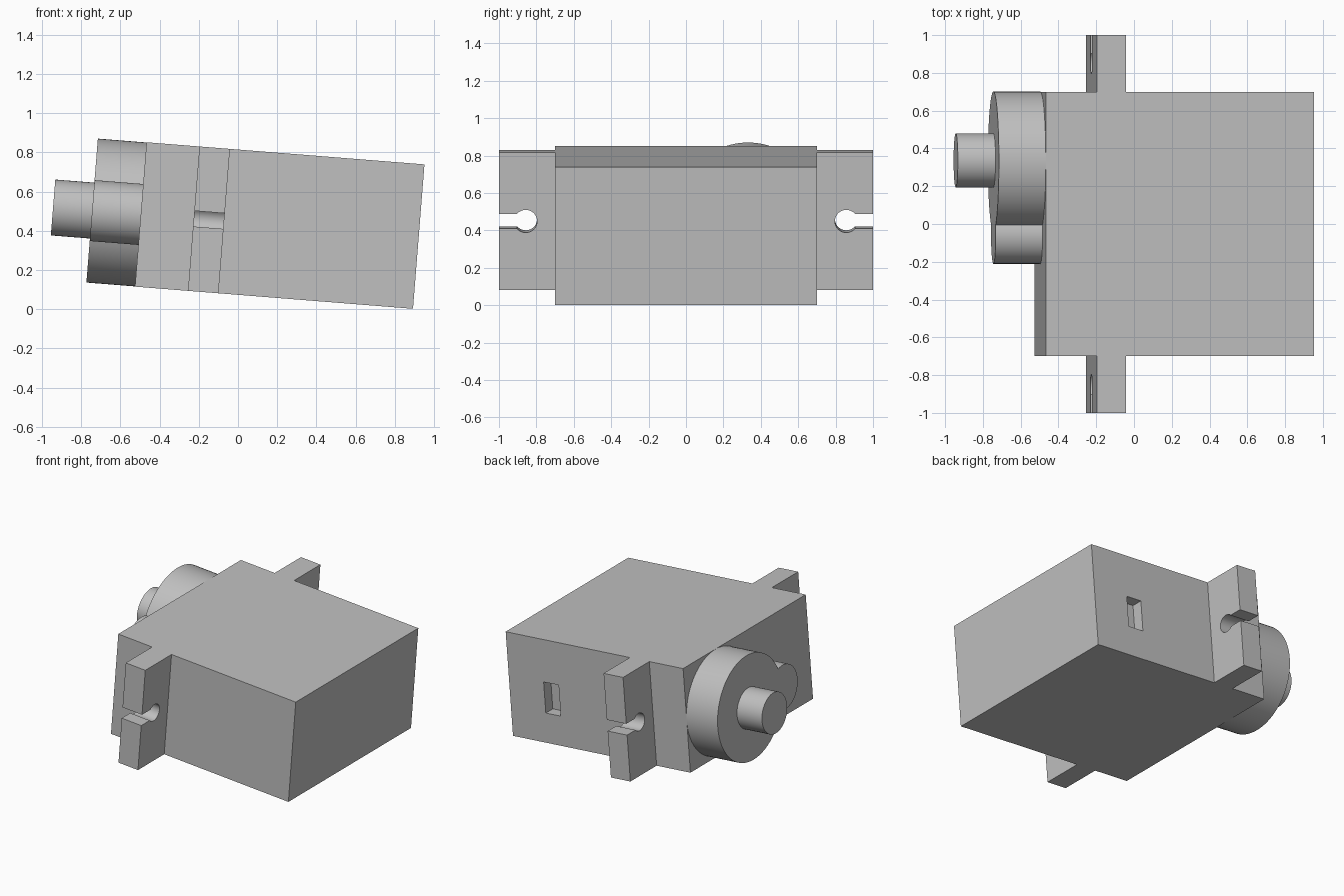
import bpy, bmesh, math
from mathutils import Matrix

cube = bpy.data.objects.get("Cube")
if cube:
    bpy.data.objects.remove(cube, do_unlink=True)

# Sizes in the body's own frame: origin at the rear bottom edge, x along the shaft
LENGTH, HEIGHT, HALF_W = 1.423, 0.739, 0.70
MID = HEIGHT / 2
TILT = Matrix.Translation((0.893, 0, 0.002)) @ Matrix.Rotation(math.radians(4.55), 4, 'Y')

grey = bpy.data.materials.new("plain grey")
grey.use_nodes = True
grey.diffuse_color = (0.527, 0.527, 0.527, 1)
grey.node_tree.nodes["Principled BSDF"].inputs["Base Color"].default_value = grey.diffuse_color


def prism(name, outline, x0, x1, smooth=False):
    """Extrude a (y, z) outline along x from x0 to x1."""
    bm = bmesh.new()
    face = bm.faces.new([bm.verts.new((x0, y, z)) for y, z in outline])
    ext = bmesh.ops.extrude_face_region(bm, geom=[face])
    verts = [g for g in ext["geom"] if isinstance(g, bmesh.types.BMVert)]
    bmesh.ops.translate(bm, verts=verts, vec=(x1 - x0, 0, 0))
    bmesh.ops.recalc_face_normals(bm, faces=bm.faces)
    mesh = bpy.data.meshes.new(name)
    bm.to_mesh(mesh)
    bm.free()
    mesh.materials.append(grey)
    obj = bpy.data.objects.new(name, mesh)
    bpy.context.collection.objects.link(obj)
    obj.matrix_world = TILT
    if smooth:
        bpy.ops.object.select_all(action='DESELECT')
        obj.select_set(True)
        bpy.context.view_layer.objects.active = obj
        bpy.ops.object.shade_smooth_by_angle(angle=math.radians(30))
    return obj


def rect(y0, y1, z0, z1):
    return [(y0, z0), (y1, z0), (y1, z1), (y0, z1)]


def arc(cy, cz, r, a0, a1, n):
    return [(cy + r * math.cos(a0 + (a1 - a0) * i / n),
             cz + r * math.sin(a0 + (a1 - a0) * i / n)) for i in range(n + 1)]


# Body with a small cable recess in the back side
body = prism("body", rect(-HALF_W, HALF_W, 0, HEIGHT), -LENGTH, 0)
cutter = prism("cable_recess_cutter", rect(HALF_W - 0.08, HALF_W + 0.1, 0.213, 0.434), -0.40, -0.28)
cutter.hide_render = True
cutter.hide_set(True)
recess = body.modifiers.new("cable recess", 'BOOLEAN')
recess.operation, recess.solver, recess.object = 'DIFFERENCE', 'EXACT', cutter

# Mounting ears with keyhole slots open to the outside
HOLE_Y, HOLE_R, SLOT = 0.857, 0.061, 0.04
gap = math.asin(SLOT / HOLE_R)
ear = [(1, MID + SLOT), (1, HEIGHT), (HALF_W, HEIGHT), (HALF_W, 0), (1, 0), (1, MID - SLOT)]
ear += arc(HOLE_Y, MID, HOLE_R, 2 * math.pi - gap, gap, 32)
for name, side in (("back_mounting_ear", 1), ("front_mounting_ear", -1)):
    prism(name, [(side * y, z) for y, z in ear], -1.152, -0.996, smooth=True)

# Gear housing: outline of a large disc merged with a small one
BIG_Y, BIG_R, SMALL_Y, SMALL_R = 0.332, 0.3685, -0.055, 0.156
d = BIG_Y - SMALL_Y
big_cut = math.acos((d * d + BIG_R ** 2 - SMALL_R ** 2) / (2 * d * BIG_R))
small_cut = math.acos((d * d + SMALL_R ** 2 - BIG_R ** 2) / (2 * d * SMALL_R))
housing = arc(BIG_Y, MID, BIG_R, -math.pi + big_cut, math.pi - big_cut, 72)
housing += arc(SMALL_Y, MID, SMALL_R, small_cut, 2 * math.pi - small_cut, 40)[1:-1]
prism("gear_housing", housing, -LENGTH - 0.249, -LENGTH, smooth=True)

# Output shaft
prism("output_shaft", arc(0.337, MID, 0.143, 0, 2 * math.pi, 64)[:-1], -1.872, -1.672, smooth=True)
